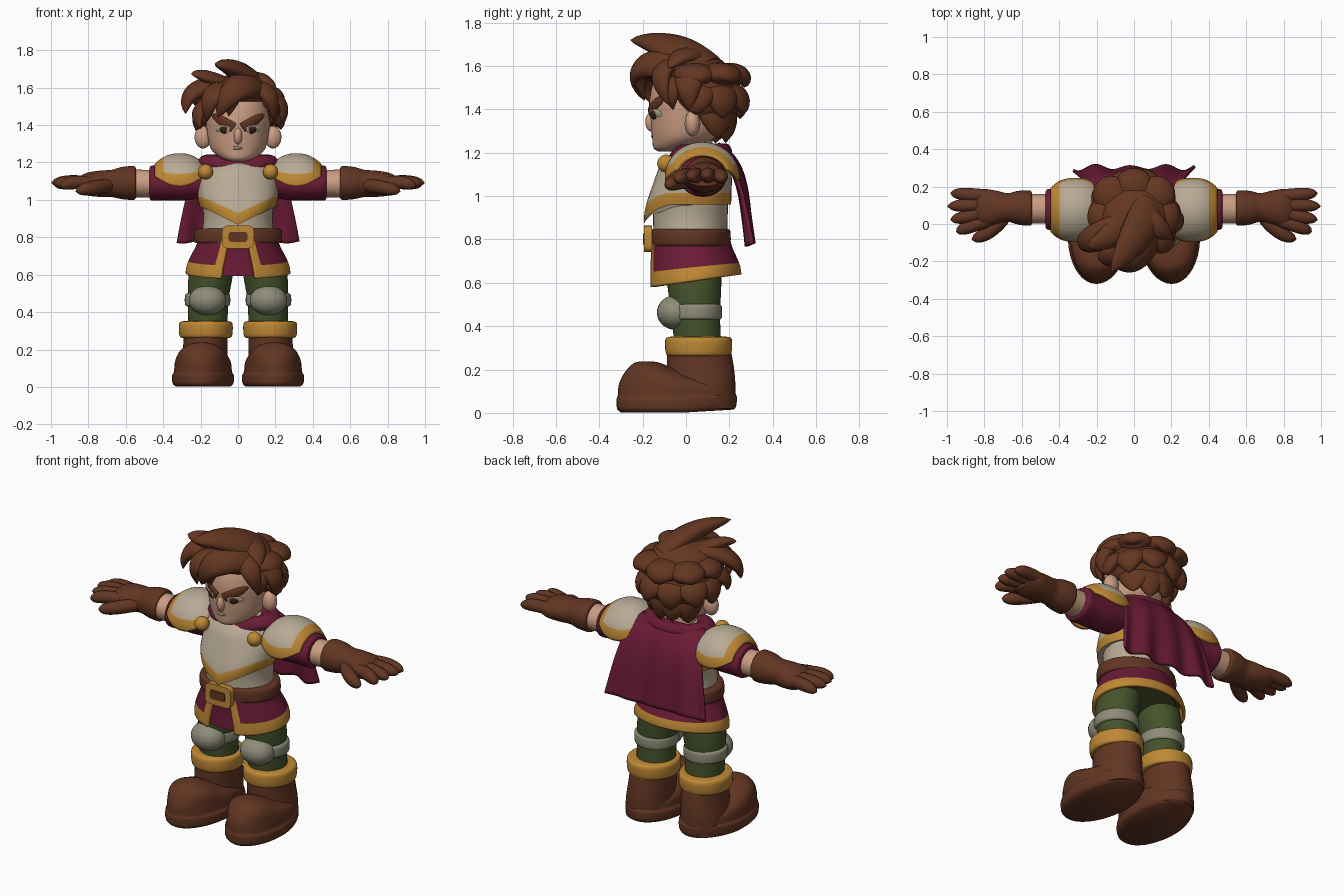
import bpy
import bmesh
from math import sin, cos, pi, exp, radians
from mathutils import Vector, Matrix

cube = bpy.data.objects.get("Cube")
if cube:
    bpy.data.objects.remove(cube)


def material(name, *rgb):
    m = bpy.data.materials.new(name)
    m.use_nodes = True
    m.diffuse_color = (*rgb, 1)
    m.node_tree.nodes["Principled BSDF"].inputs["Base Color"].default_value = (*rgb, 1)
    return m


hair = material("hair_brown", .128, .037, .015)
leather = material("leather_brown", .122, .036, .016)
gold = material("gold", .52, .25, .035)
maroon = material("maroon_cloth", .145, .011, .035)
ivory = material("ivory_armour", .48, .405, .3)
green = material("green_trousers", .058, .085, .024)
sage = material("sage_knee_guard", .27, .265, .19)
skin = material("skin", .6, .34, .23)
dark = material("dark_brown", .05, .018, .01)


def finish(name, bm, mats, mirror=False, thick=0, angle=50):
    """Turn a bmesh into a smooth-shaded object, optionally thickened and mirrored."""
    bmesh.ops.recalc_face_normals(bm, faces=bm.faces)
    mesh = bpy.data.meshes.new(name)
    bm.to_mesh(mesh)
    bm.free()
    for m in mats:
        mesh.materials.append(m)
    obj = bpy.data.objects.new(name, mesh)
    bpy.context.scene.collection.objects.link(obj)
    bpy.ops.object.select_all(action="DESELECT")
    obj.select_set(True)
    bpy.context.view_layer.objects.active = obj
    bpy.ops.object.shade_smooth_by_angle(angle=radians(angle))
    if thick:
        mod = obj.modifiers.new("Thickness", "SOLIDIFY")
        mod.thickness, mod.offset = thick, 0
    if mirror:
        obj.modifiers.new("Mirror", "MIRROR")
    return obj


def sheet(name, f, nu, nv, mats, closed=False, rule=None, **kw):
    """Grid surface from f(u, v); a closed sheet is a capped tube around u."""
    bm = bmesh.new()
    cols = nu if closed else nu + 1
    rows = [[bm.verts.new(f(i / nu, j / nv)) for i in range(cols)] for j in range(nv + 1)]
    for j in range(nv):
        for i in range(nu):
            k = (i + 1) % cols
            face = bm.faces.new((rows[j][i], rows[j][k], rows[j + 1][k], rows[j + 1][i]))
            if rule:
                face.material_index = int(rule((i + .5) / nu, (j + .5) / nv))
    if closed:
        bm.faces.new(rows[0])
        bm.faces.new(rows[-1])
    return finish(name, bm, mats, **kw)


def spline(rows, v):
    s = v * (len(rows) - 1)
    i = min(int(s), len(rows) - 2)
    t = s - i
    near = [rows[min(max(i + k, 0), len(rows) - 1)] for k in (-1, 0, 1, 2)]
    return [.5 * (2 * b + (c - a) * t + (2 * a - 5 * b + 4 * c - d) * t * t
                  + (3 * b - a - 3 * c + d) * t ** 3) for a, b, c, d in zip(*near)]


def loft(name, rings, mat, along_x=False, warp=None, mats=None, steps=5, **kw):
    """Ellipse rings (position, centre a, centre b, radius a, radius b) joined smoothly."""
    def f(u, v):
        t, a, b, ra, rb = spline(rings, v)
        a, b = a + ra * cos(2 * pi * u), b + rb * sin(2 * pi * u)
        p = Vector((t, a, b)) if along_x else Vector((a, b, t))
        return warp(p) if warp else p
    return sheet(name, f, 40, steps * (len(rings) - 1), mats or [mat], closed=True, **kw)


def tube(name, a, b, c, radius, mat, flat=1, power=2, centre=(0, .06, 1.45), **kw):
    """Tapered tube along a bent path, flattened towards a centre point."""
    a, b, c = Vector(a), Vector(b), Vector(c)

    def f(u, v):
        p = a * (1 - v) ** 2 + b * 2 * v * (1 - v) + c * v * v
        t = ((b - a) * (1 - v) + (c - b) * v).normalized()
        side = t.cross(p - Vector(centre)).normalized()
        r = radius * max(1 - v ** power, 0) ** .7 + .0015
        return p + side * r * cos(2 * pi * u) + t.cross(side) * r * flat * sin(2 * pi * u)
    return sheet(name, f, 16, 14, [mat], closed=True, **kw)


def ball(name, place, size, mat, **kw):
    bm = bmesh.new()
    bmesh.ops.create_uvsphere(bm, u_segments=32, v_segments=18, radius=1,
                              matrix=Matrix.LocRotScale(Vector(place), None, Vector(size)))
    return finish(name, bm, [mat], **kw)


def box(name, place, size, mat, bevel):
    bm = bmesh.new()
    bmesh.ops.create_cube(bm, size=1, matrix=Matrix.LocRotScale(Vector(place), None, Vector(size)))
    upright = [e for e in bm.edges if abs(e.verts[0].co.y - e.verts[1].co.y) > .001]
    bmesh.ops.bevel(bm, geom=upright, offset=bevel, segments=4, profile=.5, affect="EDGES")
    return finish(name, bm, [mat], angle=30)


# Boots, cuffs, legs and knee guards
def splay(p):
    return p + Vector((-.05 * p.y, 0, .06 * max(p.y, 0) * (p.z < .1)))


loft("boot_feet", [(.002, .185, -.04, .145, .26), (.02, .185, -.043, .163, .275), (.062, .185, -.043, .165, .277),
                   (.08, .185, -.045, .155, .27), (.13, .185, -.055, .15, .255), (.175, .185, -.13, .13, .16),
                   (.21, .185, -.165, .1, .098), (.232, .185, -.18, .055, .055), (.238, .185, -.185, .015, .015)],
     leather, warp=splay, mirror=True)
loft("boot_shafts", [(.02, .18, .09, .125, .135), (.12, .18, .075, .125, .153), (.2, .175, .067, .12, .155),
                     (.29, .172, .06, .116, .147)], leather, mirror=True)
loft("boot_cuffs", [(.262, .172, .058, .118, .125), (.272, .172, .058, .14, .15), (.34, .172, .058, .142, .153),
                    (.352, .172, .058, .115, .125)], gold, mirror=True)
loft("legs", [(.3, .16, .055, .105, .108), (.45, .16, .045, .108, .112), (.6, .145, .038, .118, .125),
              (.76, .11, .03, .11, .13)], green, mirror=True)
loft("knee_bands", [(.43, .163, .045, .105, .108), (.44, .163, .045, .12, .12), (.49, .163, .045, .12, .12),
                    (.502, .163, .045, .105, .108)], sage, mirror=True)
ball("knee_guards", (.163, -.048, .463), (.1, .086, .08), sage, mirror=True)

# Tunic with a green underside, split skirt with gold trim, belt and buckle
loft("tunic", [(.592, 0, .035, .23, .185), (.68, 0, .03, .215, .175), (.8, 0, .02, .2, .165)], None,
     mats=[green, maroon], rule=lambda u, v: True, warp=lambda p: p + Vector((0, 0, .3 * max(p.y, 0))))


def skirt(u, v):
    edge = .25 + .08 * v
    a = edge + u * 2 * (pi - edge)
    drop = sin(v * pi / 2) ** 1.6
    return Vector((sin(a) * (.205 + .066 * drop), .02 + .02 * drop - cos(a) * (.178 + .028 * drop),
                   .79 - v * (.182 + .03 * cos(a))))


sheet("skirt", skirt, 96, 18, [maroon, gold], thick=.018,
      rule=lambda u, v: v > .66 or min(u, 1 - u) < .032)
loft("belt", [(.768, 0, .02, .21, .17), (.777, 0, .02, .234, .185), (.838, 0, .02, .232, .184),
              (.848, 0, .02, .2, .168)], leather)
box("buckle_frame", (0, -.175, .802), (.17, .036, .122), gold, .03)
box("buckle_centre", (0, -.194, .802), (.1, .008, .052), leather, .012)

# Body armour with a pointed gold lower edge
loft("waist_plate", [(.82, 0, .02, .195, .17), (.9, 0, .02, .185, .172), (1, 0, .02, .195, .175)], ivory)


def point_down(p):
    fade = min(max((1.14 - p.z) / .14, 0), 1)
    if p.y < 0:
        p.z -= .095 * fade * max(0, 1 - abs(p.x) / .19)
    return p


loft("breastplate", [(.962, 0, .008, .205, .2), (1.015, 0, .01, .215, .2), (1.1, 0, .032, .213, .178),
                     (1.165, 0, .045, .195, .148), (1.2, 0, .06, .13, .12), (1.207, 0, .06, .06, .06)],
     None, mats=[ivory, gold], warp=point_down, rule=lambda u, v: v < .2)
ball("shoulder_studs", (.174, -.092, 1.15), (.041, .041, .041), gold, mirror=True)


# Shoulder guards with gold rim
def shoulder(u, v):
    end = abs(2 * v - 1) ** 2.3
    low = -.1 + .45 * end
    a = low + u * (pi - 2 * low)
    return Vector((.185 + .255 * v, .075 + .163 * (1 - .27 * end) * cos(a),
                   1.088 + .152 * (1 - .36 * end) * sin(a)))


sheet("shoulder_guards", shoulder, 40, 24, [ivory, gold], thick=.018, mirror=True,
      rule=lambda u, v: v > .84 or min(u, 1 - u) < .13)

# Sleeves, forearms and gloves
loft("sleeves", [(.14, .07, 1.1, .1, .08), (.28, .075, 1.09, .105, .092), (.4, .077, 1.09, .107, .092),
                 (.462, .078, 1.09, .108, .093), (.474, .078, 1.09, .085, .075)], maroon, along_x=True, mirror=True)
loft("forearms", [(.42, .08, 1.087, .078, .073), (.6, .082, 1.087, .08, .075)], skin, along_x=True, mirror=True)
loft("gloves", [(.545, .085, 1.09, .078, .074), (.557, .085, 1.09, .094, .09), (.62, .087, 1.09, .09, .086),
                (.675, .088, 1.088, .077, .073), (.74, .087, 1.086, .092, .07), (.81, .085, 1.084, .102, .06),
                (.86, .085, 1.08, .08, .035)], leather, along_x=True, mirror=True)
for i, (root, tip, reach, height) in enumerate([(.15, .165, .982, 1.075), (.105, .095, .998, 1.09),
                                                (.06, .022, .982, 1.085), (.015, -.042, .95, 1.07)]):
    tube("finger_%d" % i, (.79, root, 1.088), (.88, (root + tip) / 2, 1.105), (reach, tip, height), .034, leather,
         power=6, centre=(.8, .08, 0), mirror=True)
tube("thumbs", (.7, .03, 1.075), (.77, -.06, 1.07), (.868, -.082, 1.045), .036, leather,
     power=6, centre=(.8, .08, 0), mirror=True)

# Collar and cape
loft("collar", [(1.165, 0, .06, .2, .14), (1.2, 0, .065, .22, .148), (1.236, 0, .068, .19, .13),
                (1.238, 0, .065, .14, .105), (1.2, 0, .06, .09, .08)], maroon,
     warp=lambda p: p + Vector((0, 0, .25 * min(p.y - .06, 0) * max(0, 1 - abs(p.x) / .16))))


def cape(u, v):
    s = 2 * u - 1
    fold = cos(s * 11 + .6) * (.4 + .6 * abs(s))
    y = .15 + .12 * (1 - exp(-6 * v)) + .028 * v - .045 * s * s * (1 - v) + .02 * v * fold
    return Vector((s * (.2 + .125 * v ** .6), y, 1.24 - .465 * v + .008 * v * fold - .02 * s * s * (1 - v)))


sheet("cape", cape, 64, 24, [maroon], thick=.016)

# Head and face
loft("neck", [(1.14, 0, .05, .085, .08), (1.27, 0, .04, .075, .08)], skin)
loft("head", [(1.205, 0, -.085, .035, .04), (1.222, 0, -.06, .088, .09), (1.27, 0, -.01, .143, .146),
              (1.35, 0, .01, .164, .174), (1.45, 0, .02, .17, .188), (1.55, 0, .03, .15, .165),
              (1.62, 0, .04, .06, .07)], skin)
ball("nose", (0, -.156, 1.342), (.023, .032, .046), skin)
ball("ears", (.187, .03, 1.335), (.045, .036, .06), skin, mirror=True)
tube("eyebrows", (.022, -.163, 1.385), (.08, -.154, 1.42), (.142, -.1, 1.455), .026, hair, flat=.4, power=4, mirror=True)
tube("eye_whites", (.045, -.154, 1.37), (.078, -.147, 1.378), (.122, -.112, 1.378), .026, ivory,
     flat=.35, power=4, mirror=True)
tube("eyes", (.06, -.154, 1.37), (.075, -.151, 1.376), (.1, -.134, 1.376), .02, dark, flat=.45, power=4, mirror=True)
tube("mouth", (-.025, -.152, 1.278), (0, -.158, 1.276), (.025, -.152, 1.278), .006, sage, power=6)

# Hair mass with rows of broad locks around the back
ball("hair_back", (0, .07, 1.47), (.205, .185, .175), hair)
ball("hair_crown", (0, .01, 1.575), (.185, .185, .095), hair)
for row, (count, top, bottom, reach, span) in enumerate(
        [(5, 1.555, 1.5, .22, 100), (6, 1.47, 1.355, .21, 95), (4, 1.38, 1.245, .135, 55)]):
    for i in range(count):
        a = radians(span * (2 * i / (count - 1) - 1))
        out = Vector((sin(a), .92 * cos(a), 0))
        base = Vector((0, .065, 0))
        lift = .02 * (i % 2)
        tube("hair_lock_%d_%d" % (row, i), base + out * .1 + Vector((0, 0, top)),
             base + out * reach * 1.08 + Vector((0, 0, top + .02)),
             base + out * (reach + lift) + Vector((0, 0, bottom + lift)), .1, hair, flat=.55, power=2.5)

# Temple locks on both sides
tube("temple_locks", (.11, .01, 1.53), (.23, -.09, 1.53), (.175, -.06, 1.4), .06, hair, flat=.6, mirror=True)

# Fringe, crown tuft and side locks
for i, (a, b, c, r) in enumerate([
        ((.09, .08, 1.58), (.02, -.06, 1.72), (-.12, -.255, 1.72), .11),
        ((.1, -.02, 1.6), (-.02, -.3, 1.66), (-.11, -.19, 1.44), .09),
        ((0, 0, 1.59), (-.29, -.1, 1.65), (-.28, -.12, 1.46), .09),
        ((-.05, 0, 1.6), (-.16, -.1, 1.67), (-.25, -.12, 1.675), .07),
        ((-.12, 0, 1.52), (-.25, -.08, 1.5), (-.2, -.1, 1.38), .065),
        ((-.04, -.08, 1.58), (-.17, -.25, 1.6), (-.165, -.15, 1.42), .075),
        ((.02, -.08, 1.59), (-.03, -.27, 1.6), (-.05, -.185, 1.45), .06),
        ((.05, -.03, 1.6), (.21, -.17, 1.61), (.19, -.08, 1.42), .065),
        ((.1, .03, 1.56), (.28, 0, 1.55), (.23, .02, 1.39), .075),
        ((0, .05, 1.6), (.12, 0, 1.69), (.2, -.08, 1.59), .08)]):
    tube("front_lock_%d" % i, a, b, c, r, hair, flat=.6)
